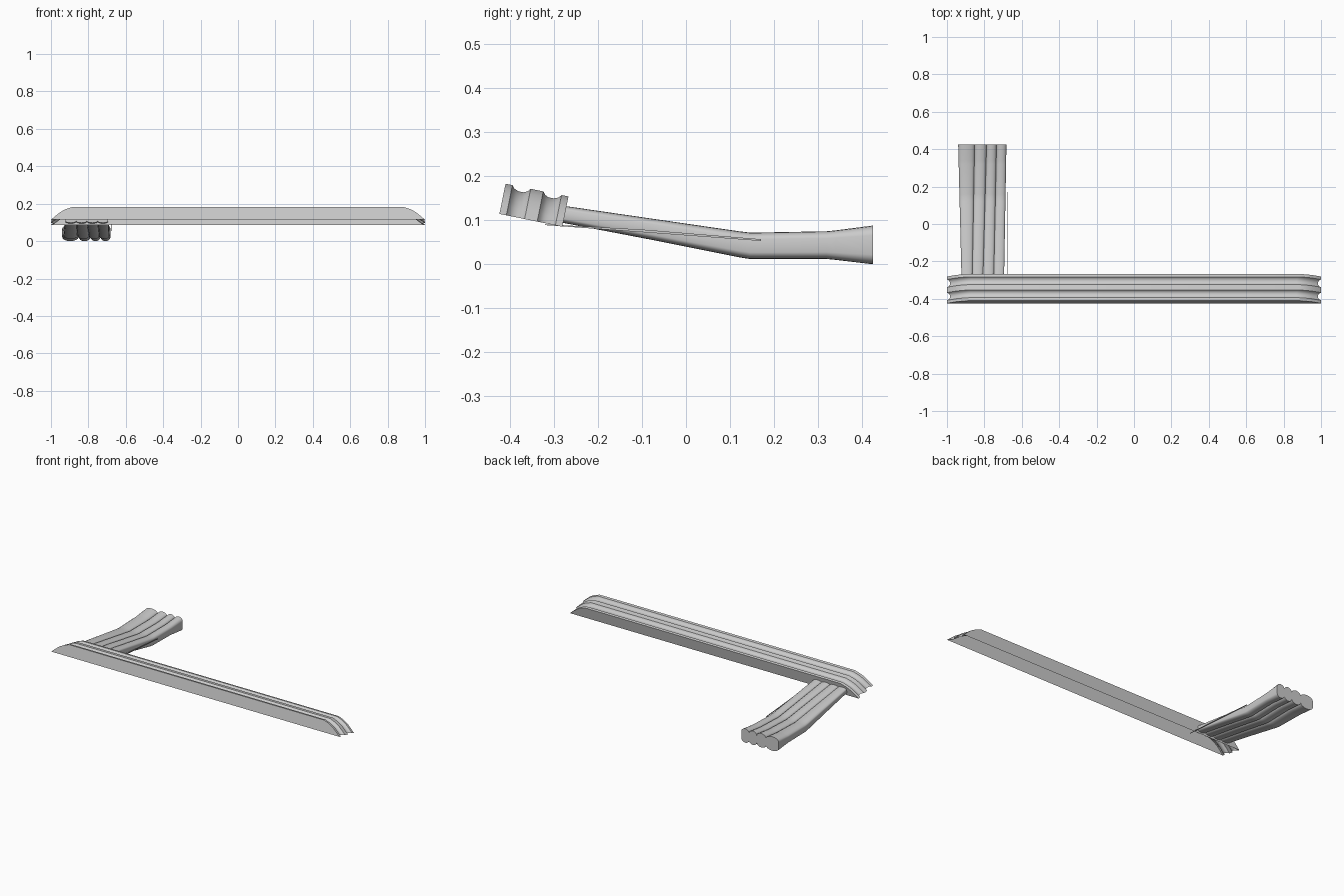
import bpy, math
from mathutils import Vector

if "Cube" in bpy.data.objects:
    bpy.data.objects.remove(bpy.data.objects["Cube"])


def make_object(name, verts, faces, angle=40):
    mesh = bpy.data.meshes.new(name)
    mesh.from_pydata([tuple(v) for v in verts], [], faces)
    mesh.validate()
    obj = bpy.data.objects.new(name, mesh)
    bpy.context.collection.objects.link(obj)
    bpy.ops.object.select_all(action='DESELECT')
    obj.select_set(True)
    bpy.context.view_layer.objects.active = obj
    bpy.ops.object.shade_smooth_by_angle(angle=math.radians(angle))
    return obj


def loft(rings, closed=True, caps=True):
    n = len(rings[0])
    verts = [v for r in rings for v in r]
    faces = []
    for i in range(len(rings) - 1):
        for j in range(n if closed else n - 1):
            k = (j + 1) % n
            faces.append((i * n + j, i * n + k, (i + 1) * n + k, (i + 1) * n + j))
    if caps:
        faces.append(tuple(range(n))[::-1])
        faces.append(tuple((len(rings) - 1) * n + j for j in range(n)))
    return verts, faces


# Long ribbed rail: tilted open-bottomed shell with ends curving down
DEPTH = 0.07
front_top, back_top = Vector((0, -0.410, 0.183)), Vector((0, -0.267, 0.154))
down = Vector((0, -0.2, -0.98)).normalized()
# position across the top (0 front, 1 back) and groove depth
ribs = [(0, 0), (0.11, 0), (0.15, 0.007), (0.22, 0.011), (0.3, 0.011),
        (0.36, 0.007), (0.4, 0), (0.6, 0), (0.64, 0.007), (0.7, 0.011),
        (0.78, 0.011), (0.85, 0.007), (0.89, 0), (1, 0)]
# end curve: distance from centre and drop
curve = [(1.0, 1.0), (0.975, 0.69), (0.95, 0.4), (0.92, 0.17), (0.885, 0.0)]
stations = [(-x, d) for x, d in curve] + [(x, d) for x, d in reversed(curve)]
rings = []
for x, d in stations:
    ring = []
    for t, groove in ribs:
        drop = groove + d * (DEPTH - groove)
        px = x - math.copysign(groove * 1.5, x)
        ring.append(front_top.lerp(back_top, t) + down * drop + Vector((px, 0, 0)))
    # front and back walls reach the bottom plane
    first = front_top + down * DEPTH + Vector((x, 0, 0))
    last = back_top + down * DEPTH + Vector((x, 0, 0))
    rings.append([first] + ring + [last])
make_object("ribbed_rail", *loft(rings, closed=False, caps=False), 35)

# Ribbed strap: four fused rounded lobes that bend towards the back
EDGES_FRONT = [-0.922, -0.865, -0.808, -0.75, -0.695]
EDGES_BACK = [-0.940, -0.852, -0.788, -0.735, -0.682]
sections = [(-0.30, 0.098, 0.136), (-0.08, 0.056, 0.104), (0.12, 0.016, 0.075),
            (0.145, 0.012, 0.072), (0.16, 0.012, 0.072), (0.32, 0.012, 0.075),
            (0.34, 0.010, 0.077), (0.425, 0.0, 0.088)]
STEPS = 8
rings = []
for y, low, high in sections:
    s = (y + 0.30) / 0.725
    edges = [a + (b - a) * s for a, b in zip(EDGES_FRONT, EDGES_BACK)]
    mid, half = (low + high) / 2, (high - low) / 2
    top, bottom = [], []
    for i in range(4):
        for k in range(STEPS + (i == 3)):
            a = math.pi * k / STEPS
            x = edges[i] + (edges[i + 1] - edges[i]) * (1 - math.cos(a)) / 2
            h = half * (0.5 + 0.5 * math.sin(a))
            top.append((x, y, mid + h))
            bottom.append((x, y, mid - h))
    rings.append(top + bottom[::-1])
make_object("ribbed_strap", *loft(rings), 50)

# Thin blade beside the strap
rings = []
for y, z, h in [(-0.32, 0.090, 0.001), (-0.1, 0.076, 0.003), (0.17, 0.055, 0.002)]:
    rings.append([(-0.676, y, z - h), (-0.673, y, z - h),
                  (-0.673, y, z + h), (-0.676, y, z + h)])
make_object("side_blade", *loft(rings))
